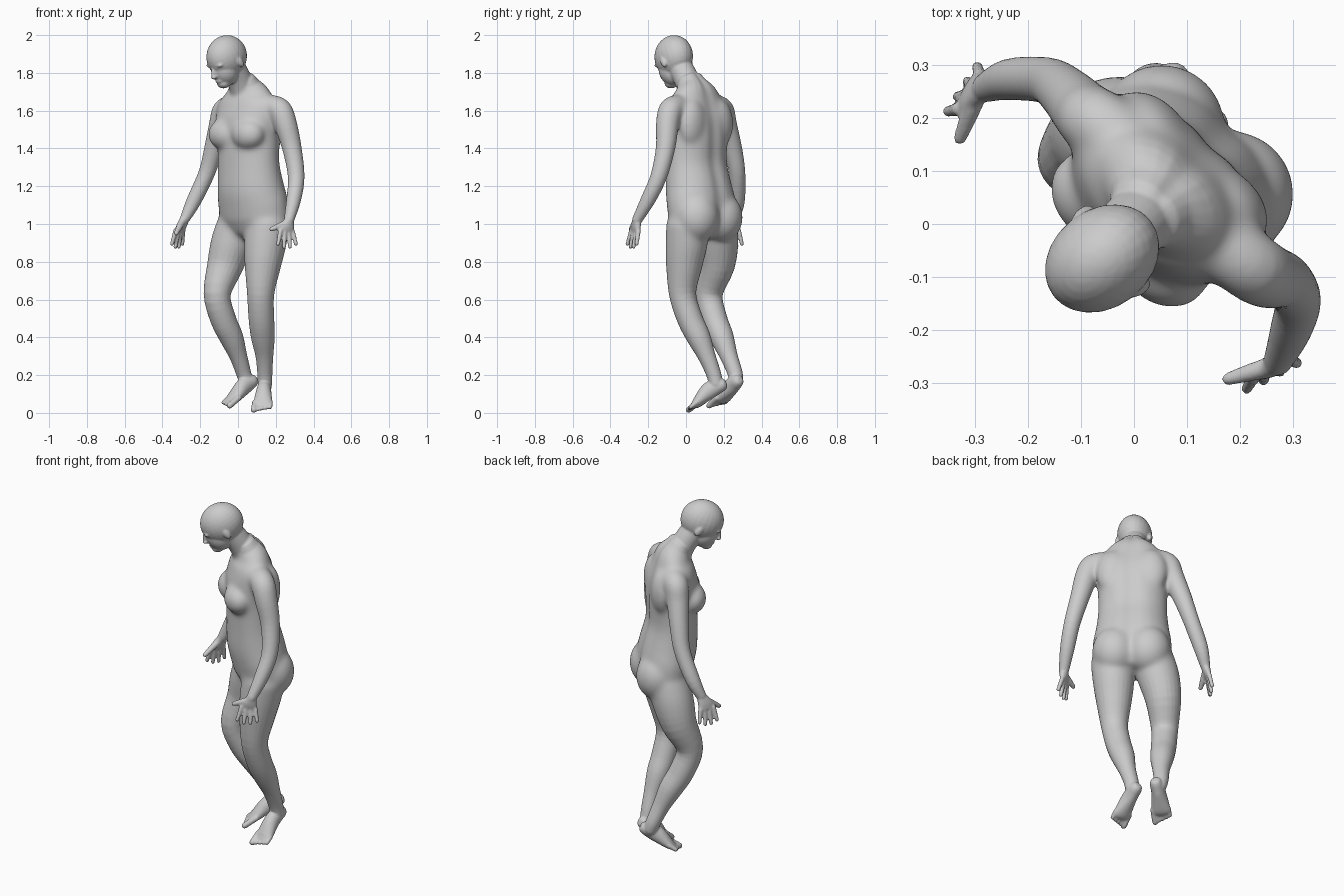
import bpy, bmesh
from math import sin, cos, pi, exp, radians
from mathutils import Vector, Matrix

if "Cube" in bpy.data.objects:
    bpy.data.objects.remove(bpy.data.objects["Cube"], do_unlink=True)

bm = bmesh.new()
SIDES = 24
UP = Vector((0, 0, 1))

# Body frame: turned about the upright axis; local x is left, local -y is forward
torso_frame = Matrix.Translation((.07, .07, 0)) @ Matrix.Rotation(radians(-44), 4, 'Z')
head_frame = (Matrix.Translation((-.06, -.065, 1.887))
              @ Matrix.Rotation(radians(-52), 4, 'Z')
              @ Matrix.Rotation(radians(25), 4, 'X'))
LEFT = torso_frame.to_3x3() @ Vector((1, 0, 0))


def blob(frame, side, forward, up, radii, pitch=0):
    """Ellipsoid placed in a local frame."""
    matrix = (frame @ Matrix.Translation((side, -forward, up))
              @ Matrix.Rotation(radians(pitch), 4, 'X')
              @ Matrix.Diagonal((*radii, 1)))
    bmesh.ops.create_uvsphere(bm, u_segments=SIDES, v_segments=16, radius=1, matrix=matrix)


def smooth_path(points, steps):
    """Catmull-Rom through stations of position and two radii."""
    pts = [points[0]] + points + [points[-1]]
    out = []
    for a, b, c, d in zip(pts, pts[1:], pts[2:], pts[3:]):
        for k in range(steps):
            t = k / steps
            out.append(b + (c - a) * (t / 2)
                       + (a * 2 - b * 5 + c * 4 - d) * (t * t / 2)
                       + (b * 3 - a - c * 3 + d) * (t ** 3 / 2))
    return out + [points[-1]]


def loft(stations, across, groove=0, steps=4):
    """Closed tube with rounded ends; stations are x, y, z, half width, half depth."""
    path = smooth_path([Vector(s if len(s) > 4 else (*s, s[-1])) for s in stations], steps)
    rings = []
    last = len(path) - 1
    for i, p in enumerate(path):
        t = (path[min(i + 1, last)].xyz - path[max(i - 1, 0)].xyz).normalized()
        u = (across - t * across.dot(t)).normalized()
        v = t.cross(u)
        spans = [(0, 1)]
        if i == 0:
            spans = [(-.8, .5), (-.5, .82), (0, 1)]
        elif i == last:
            spans = [(0, 1), (.5, .82), (.8, .5)]
        for shift, scale in spans:
            ring = []
            for k in range(SIDES):
                a = 2 * pi * k / SIDES
                dent = 1 - groove * exp(-((a - pi / 2) / .22) ** 2)
                offset = u * cos(a) * p[3] + v * sin(a) * p[4] * dent
                ring.append(bm.verts.new(p.xyz + t * shift * min(p[3], p[4]) + offset * scale))
            rings.append(ring)
    for a, b in zip(rings, rings[1:]):
        for k in range(SIDES):
            n = (k + 1) % SIDES
            bm.faces.new((a[k], a[n], b[n], b[k]))
    bm.faces.new(rings[0][::-1])
    bm.faces.new(rings[-1])


# Torso: height, forward offset, half width, half depth
torso = [(1.04, -.025, .212, .148), (1.12, -.012, .21, .154), (1.2, .005, .197, .153),
         (1.32, .02, .185, .138), (1.45, .02, .187, .14), (1.55, .025, .197, .138),
         (1.63, .028, .19, .115), (1.69, .033, .145, .095), (1.74, .055, .088, .072)]
loft([(*(torso_frame @ Vector((0, -f, z))), w, d) for z, f, w, d in torso], LEFT, groove=.12)

# Neck, chest, seat and shoulder blades
loft([(*(torso_frame @ Vector((0, -f, z))), .066) for f, z in ((.055, 1.68), (.09, 1.76), (.14, 1.83))], LEFT)
for s in (-1, 1):
    blob(torso_frame, s * .085, .112, 1.475, (.1, .08, .085))
    blob(torso_frame, s * .09, -.07, 1.035, (.12, .118, .135))
    blob(torso_frame, s * .1, -.05, 1.53, (.09, .06, .13))

# Head: skull, face, jaw, nose, brow, lips and ears
blob(head_frame, 0, 0, 0, (.093, .117, .112))
blob(head_frame, 0, .042, -.06, (.072, .072, .085))
blob(head_frame, 0, .077, -.117, (.038, .035, .032))
blob(head_frame, 0, .114, -.045, (.011, .018, .034), -20)
blob(head_frame, 0, .125, -.063, (.017, .014, .011))
blob(head_frame, 0, .102, -.095, (.026, .014, .013))
for s in (-1, 1):
    blob(head_frame, s * .035, .095, -.008, (.03, .014, .011))
    blob(head_frame, s * .089, -.008, -.036, (.011, .018, .031), 10)

# Legs: hip, thigh, knee, calf, ankle
left_leg = [(.16, .01, 1.0, .115), (.145, .003, .9, .112), (.131, -.01, .78, .096), (.12, -.018, .63, .072),
            (.124, .02, .5, .068), (.132, .067, .4, .063), (.14, .11, .3, .047), (.142, .145, .21, .04),
            (.143, .16, .15, .038)]
right_leg = [(.005, .16, 1.0, .115), (-.033, .166, .9, .112), (-.068, .162, .78, .096), (-.11, .123, .63, .072),
             (-.08, .15, .5, .068), (-.035, .19, .4, .063), (.002, .227, .3, .047), (.03, .26, .21, .04),
             (.045, .265, .165, .038)]
# Arms: shoulder, upper arm, elbow, forearm, wrist
left_arm = [(.17, -.045, 1.62, .066), (.22, -.08, 1.603, .066), (.25, -.097, 1.53, .062),
            (.285, -.108, 1.4, .052), (.308, -.145, 1.25, .044), (.295, -.2, 1.13, .039), (.27, -.26, 1.02, .027)]
right_arm = [(-.02, .155, 1.62, .066), (-.07, .19, 1.603, .066), (-.092, .208, 1.53, .062),
             (-.127, .245, 1.4, .052), (-.165, .27, 1.27, .044), (-.235, .272, 1.12, .039), (-.28, .256, 1.03, .027)]
for limb in (left_leg, right_leg, left_arm, right_arm):
    loft(limb, LEFT)


def foot(heel, middle, ball, toe, inner):
    """Tilted foot with five toes; inner is the sign of the big toe side."""
    heel, middle, ball, toe = (Vector(p) for p in (heel, middle, ball, toe))
    across = (toe - heel).cross(UP).normalized()
    loft([(*heel, .034, .036), (*middle, .039, .046), (*ball, .051, .028), (*ball.lerp(toe, .4), .05, .018)], across)
    for k in range(5):
        start = ball + across * inner * (.042 - .021 * k)
        end = start + (toe - ball) * (1.12 - .11 * k)
        r = .016 if k == 0 else .0115
        loft([(*start, r), (*end, r)], across)


foot((.145, .188, .148), (.137, .125, .12), (.132, .06, .055), (.126, .014, .019), 1)
foot((.075, .272, .168), (.03, .24, .14), (-.022, .197, .08), (-.066, .16, .042), -1)


def hand(wrist, index, pinky, index_tip, pinky_tip, thumb_tip):
    """Flat palm, four spread fingers and a thumb."""
    wrist, index, pinky, index_tip, pinky_tip, thumb_tip = (
        Vector(p) for p in (wrist, index, pinky, index_tip, pinky_tip, thumb_tip))
    across = (pinky - index).normalized()
    knuckles = (index + pinky) / 2
    loft([(*wrist, .027, .024), (*wrist.lerp(knuckles, .6), .04, .02), (*knuckles, .043, .014)], across)
    for k in range(4):
        t = k / 3
        start = index.lerp(pinky, t)
        end = index_tip.lerp(pinky_tip, t) - UP * .018 * sin(pi * t)
        loft([(*start, .0125), (*start.lerp(end, .5), .0115), (*end, .0105)], across)
    root = wrist.lerp(index, .3)
    loft([(*root, .019), (*root.lerp(thumb_tip, .55), .016), (*thumb_tip, .012)], UP)


hand((.27, -.26, 1.02), (.225, -.288, .967), (.289, -.252, .962),
     (.212, -.31, .893), (.307, -.262, .893), (.176, -.292, .972))
hand((-.28, .256, 1.03), (-.33, .216, .967), (-.29, .279, .967),
     (-.35, .212, .893), (-.295, .296, .893), (-.328, .16, .95))

# Fuse everything into one continuous skin
mesh = bpy.data.meshes.new("body")
bm.to_mesh(mesh)
bm.free()
body = bpy.data.objects.new("body", mesh)
bpy.context.collection.objects.link(body)
bpy.context.view_layer.objects.active = body
body.select_set(True)

fuse = body.modifiers.new("fuse", 'REMESH')
fuse.mode = 'VOXEL'
fuse.voxel_size = .0055
fuse.use_smooth_shade = True
bpy.ops.object.modifier_apply(modifier="fuse")


def ramp(value):
    return max(0, min(1, value))


# Blend the trunk broadly, and the finer parts only lightly
trunk = body.vertex_groups.new(name="trunk")
to_body = torso_frame.inverted()
for vertex in body.data.vertices:
    spot = to_body @ vertex.co
    weight = ramp(3 - abs(spot.x) * 10) * ramp((spot.z - .84) * 10) * ramp((1.73 - spot.z) * 16)
    if weight > 0:
        trunk.add([vertex.index], weight, 'REPLACE')
for name, group, rounds in (("blend", "trunk", 110), ("soften", "", 4)):
    smooth = body.modifiers.new(name, 'SMOOTH')
    smooth.factor = .5
    smooth.iterations = rounds
    smooth.vertex_group = group
    bpy.ops.object.modifier_apply(modifier=name)

# Plain grey skin
grey = bpy.data.materials.new("plain grey")
grey.use_nodes = True
colour = (.6, .6, .6, 1)
grey.diffuse_color = colour
grey.node_tree.nodes["Principled BSDF"].inputs["Base Color"].default_value = colour
body.data.materials.clear()
body.data.materials.append(grey)
